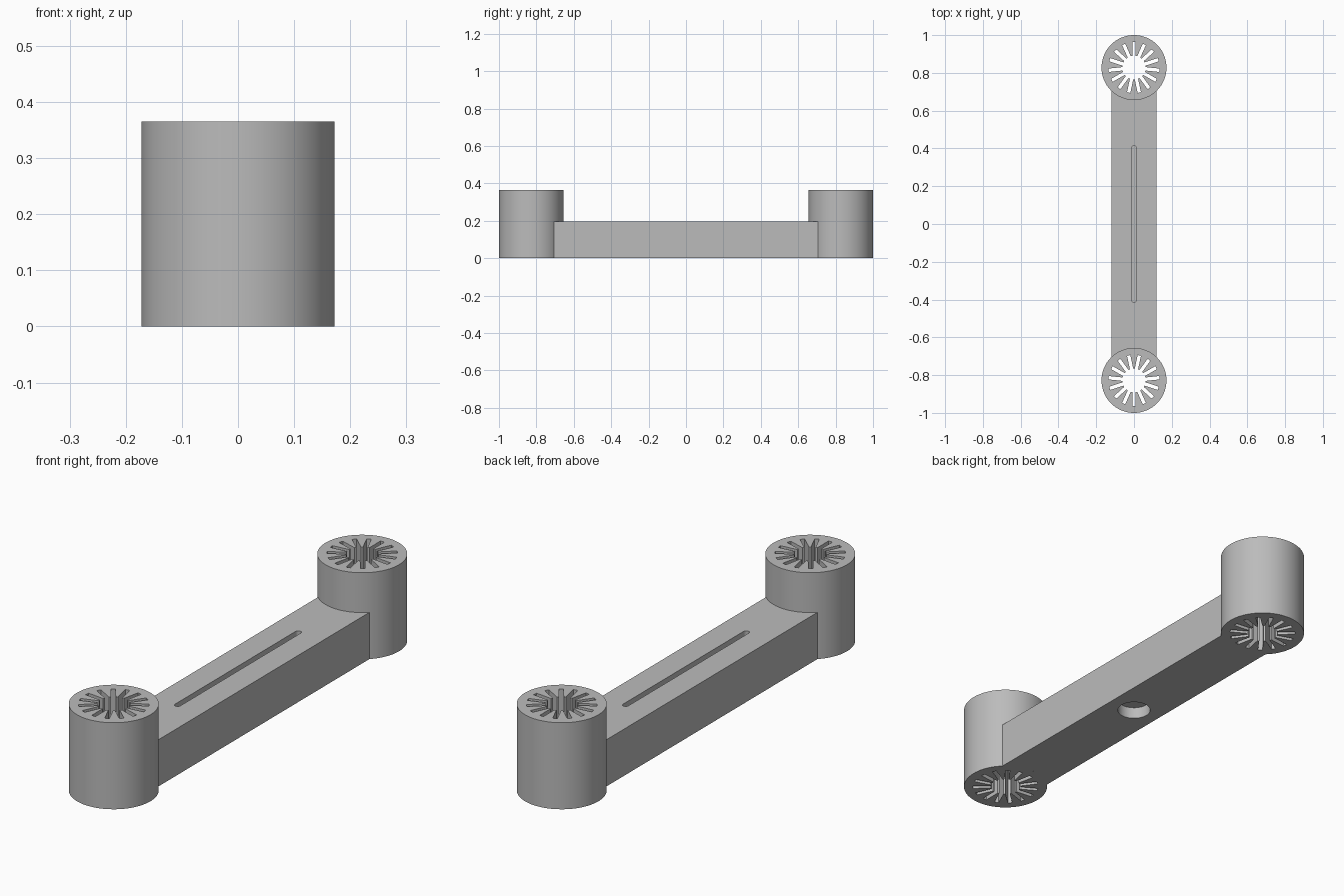
import bpy, bmesh
from math import sin, cos, pi, sqrt, asin, atan2
from mathutils import Matrix

BOSS_R, BOSS_Y, BOSS_H = 0.172, 0.828, 0.365
BAR_W, BAR_H = 0.12, 0.197
HOLE_R, SLOT_R, SLOT_W, SLOTS = 0.062, 0.135, 0.009, 15

if "Cube" in bpy.data.objects:
    bpy.data.objects.remove(bpy.data.objects["Cube"])

grey = bpy.data.materials.new("plain grey")
grey.use_nodes = True
colour = (0.5, 0.5, 0.5, 1)
grey.diffuse_color = colour
grey.node_tree.nodes["Principled BSDF"].inputs["Base Color"].default_value = colour


def arc(r, start, end, n, cx=0, cy=0):
    return [(cx + r * cos(start + (end - start) * i / n),
             cy + r * sin(start + (end - start) * i / n)) for i in range(n + 1)]


def prism(name, loops, z0, z1):
    """Extrude an outline, with optional inner holes, from z0 to z1."""
    bm = bmesh.new()
    edges = []
    for loop in loops:
        vs = [bm.verts.new((x, y, z0)) for x, y in loop]
        edges += [bm.edges.new((vs[i - 1], vs[i])) for i in range(len(vs))]
    bmesh.ops.triangle_fill(bm, edges=edges, use_beauty=True)
    out = bmesh.ops.extrude_face_region(bm, geom=bm.faces[:], use_keep_orig=True)
    top = [g for g in out["geom"] if isinstance(g, bmesh.types.BMVert)]
    bmesh.ops.translate(bm, verts=top, vec=(0, 0, z1 - z0))
    bmesh.ops.recalc_face_normals(bm, faces=bm.faces[:])
    mesh = bpy.data.meshes.new(name)
    bm.to_mesh(mesh)
    bm.free()
    mesh.materials.append(grey)
    ob = bpy.data.objects.new(name, mesh)
    bpy.context.collection.objects.link(ob)
    return ob


def select(ob):
    bpy.ops.object.select_all(action='DESELECT')
    ob.select_set(True)
    bpy.context.view_layer.objects.active = ob


def cut(ob, cutter):
    mod = ob.modifiers.new("cut", 'BOOLEAN')
    mod.operation, mod.solver, mod.object = 'DIFFERENCE', 'EXACT', cutter
    select(ob)
    bpy.ops.object.modifier_apply(modifier=mod.name)
    bpy.data.objects.remove(cutter)


# Splined bore outline: a round hole with narrow radial slots
bore = []
half = asin(SLOT_W / HOLE_R)
for i in range(SLOTS):
    a = pi / 2 + i * 2 * pi / SLOTS
    inner = sqrt(HOLE_R ** 2 - SLOT_W ** 2)
    for u, v in ((inner, -SLOT_W), (SLOT_R, -SLOT_W), (SLOT_R, SLOT_W), (inner, SLOT_W)):
        bore.append((u * cos(a) - v * sin(a), u * sin(a) + v * cos(a)))

# Two end bosses, the front one turned half round
rim = arc(BOSS_R, 0, 2 * pi, 96)[:-1]
for name, side in (("back_boss", 1), ("front_boss", -1)):
    boss = prism(name, [rim, bore], 0, BOSS_H)
    boss.data.transform(Matrix.Translation((0, side * BOSS_Y, 0)) @
                        Matrix.Rotation(0 if side > 0 else pi, 4, 'Z'))
    select(boss)
    bpy.ops.object.shade_smooth_by_angle(angle=pi / 8)

# Connecting bar with ends hollowed to fit the bosses
dy = sqrt(BOSS_R ** 2 - BAR_W ** 2)
spread = atan2(BAR_W, dy)
front = arc(BOSS_R, pi / 2 + spread, pi / 2 - spread, 24, 0, -BOSS_Y)
back = arc(BOSS_R, -pi / 2 + spread, -pi / 2 - spread, 24, 0, BOSS_Y)
bar = prism("connecting_bar", [front + back], 0, BAR_H)

# Shallow groove on top and round blind hole underneath
groove = arc(0.0125, 0, pi, 8, 0, 0.402) + arc(0.0125, pi, 2 * pi, 8, 0, -0.402)
cut(bar, prism("groove_cutter", [groove], BAR_H - 0.03, BAR_H + 0.05))
cut(bar, prism("hole_cutter", [arc(0.067, 0, 2 * pi, 48)[:-1]], -0.05, 0.05))
select(bar)
bpy.ops.object.shade_smooth_by_angle(angle=pi / 6)
